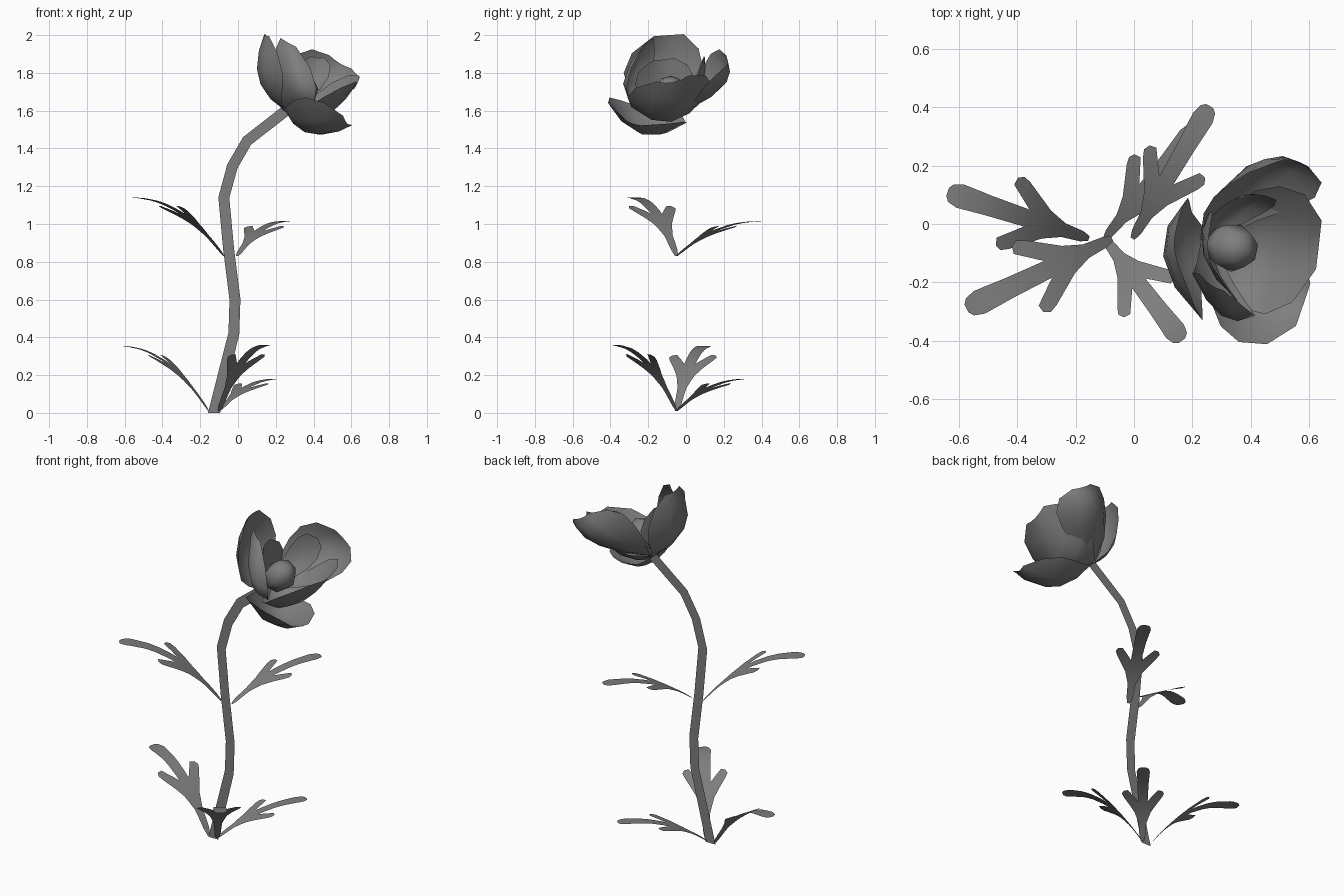
import bpy, bmesh, math
from mathutils import Vector, Matrix

if "Cube" in bpy.data.objects:
    bpy.data.objects.remove(bpy.data.objects["Cube"])

PLANE_Y = -0.05

# One dark grey for the whole plant
GREY = bpy.data.materials.new("dark_grey")
GREY.diffuse_color = (0.21, 0.21, 0.21, 1)
GREY.use_nodes = True
GREY.node_tree.nodes["Principled BSDF"].inputs["Base Color"].default_value = GREY.diffuse_color


def add_object(name, bm):
    mesh = bpy.data.meshes.new(name)
    bm.to_mesh(mesh)
    bm.free()
    mesh.materials.append(GREY)
    for p in mesh.polygons:
        p.use_smooth = True
    ob = bpy.data.objects.new(name, mesh)
    bpy.context.collection.objects.link(ob)
    return ob


def grid_faces(bm, rows):
    for a, b in zip(rows, rows[1:]):
        for i in range(len(a) - 1):
            bm.faces.new((a[i], a[i + 1], b[i + 1], b[i]))


# Stem: flat ribbon following a bent path
def make_stem():
    path = [Vector((x, PLANE_Y, z)) for x, z in (
        (-0.127, 0), (-0.022, 0.42), (-0.016, 0.6), (-0.05, 0.87),
        (-0.075, 1.14), (-0.03, 1.305), (0.048, 1.44), (0.26, 1.605))]
    bm = bmesh.new()
    rows = []
    for i, p in enumerate(path):
        d = (path[min(i + 1, len(path) - 1)] - path[max(i - 1, 0)]).normalized()
        side = Vector((d.z, 0, -d.x)) if i else Vector((1, 0, 0))
        w = 0.029 if i else 0.032
        rows.append([bm.verts.new(p - side * w), bm.verts.new(p + side * w)])
    grid_faces(bm, rows)
    add_object("stem", bm)


# Leaf: three-lobed flat outline, cut across, then arched upward
HALF = [(0, 0.014), (0.05, 0.03), (0.18, 0.04), (0.3, 0.082), (0.49, 0.195),
        (0.54, 0.215), (0.58, 0.198), (0.59, 0.155), (0.44, 0.05), (0.7, 0.057),
        (0.91, 0.068), (0.975, 0.052), (1.0, 0.024)]


def make_leaf(name, base, tip):
    base, tip = Vector(base), Vector(tip)
    run = (tip - base).to_2d()
    rise = tip.z - base.z
    d = run.normalized()
    n = Vector((-d.y, d.x))
    total = (tip - base).length
    bm = bmesh.new()
    outline = HALF + [(u, -v) for u, v in reversed(HALF)]
    bm.faces.new([bm.verts.new((u, v, 0)) for u, v in outline])
    bmesh.ops.triangulate(bm, faces=bm.faces[:])
    for k in range(1, 8):
        bmesh.ops.bisect_plane(bm, geom=bm.verts[:] + bm.edges[:] + bm.faces[:],
                               plane_co=(k / 8, 0, 0), plane_no=(1, 0, 0))
    for v in bm.verts:
        u, w = v.co.x, v.co.y
        p = base.to_2d() + d * u * run.length + n * w * total
        v.co = (p.x, p.y, base.z + rise * (1 - max(0, 1 - u) ** 2.2))
    add_object(name, bm)


# Petal: cupped patch from base through its widest row (left, centre, right) to tip
PROFILE = [(0, 0.16), (0.2, 0.62), (0.42, 0.92), (0.62, 1.0), (0.84, 0.84), (1.0, 0.38)]


def make_petal(name, base, centre, tip, left, right):
    B, C, T, L, R = map(Vector, (base, centre, tip, left, right))
    s0 = 0.62
    ctrl = (C - B * (1 - s0) ** 2 - T * s0 ** 2) / (2 * s0 * (1 - s0))
    side, cup = (R - L) / 2, (R + L) / 2 - C
    bm = bmesh.new()
    rows = []
    for s, f in PROFILE:
        spine = B * (1 - s) ** 2 + ctrl * 2 * s * (1 - s) + T * s * s
        rows.append([bm.verts.new(spine + side * t * f + cup * (t * f) ** 2)
                     for t in (-1, -0.5, 0, 0.5, 1)])
    grid_faces(bm, rows)
    add_object(name, bm)


make_stem()

leaves = {
    "lower_leaf_left": ((-0.155, -0.05, 0.01), (-0.64, 0.11, 0.355)),
    "lower_leaf_back": ((-0.1, -0.05, 0.01), (0.215, 0.335, 0.18)),
    "lower_leaf_front": ((-0.1, -0.05, 0.01), (0.165, -0.4, 0.36)),
    "upper_leaf_left": ((-0.075, -0.05, 0.83), (-0.575, -0.29, 1.14)),
    "upper_leaf_back": ((-0.005, -0.05, 0.83), (0.26, 0.405, 1.015)),
}
for name, (a, b) in leaves.items():
    make_leaf(name, a, b)

HEAD = (0.25, -0.06, 1.6)
petals = {
    "petal_left": ((0.10, -0.11, 1.82), (0.14, -0.09, 2.0),
                   (0.235, -0.33, 1.8), (0.185, 0.09, 1.83)),
    "petal_front": ((0.30, -0.315, 1.77), (0.265, -0.21, 1.96),
                    (0.2, -0.17, 1.84), (0.415, -0.315, 1.72)),
    "petal_low_front": ((0.42, -0.235, 1.475), (0.58, -0.28, 1.53),
                        (0.36, -0.405, 1.67), (0.49, -0.02, 1.54)),
    "petal_right": ((0.48, -0.08, 1.575), (0.635, -0.07, 1.75),
                    (0.45, -0.31, 1.67), (0.5, 0.13, 1.75)),
    "petal_back": ((0.46, 0.215, 1.75), (0.54, 0.22, 1.85),
                   (0.32, 0.13, 1.9), (0.62, 0.09, 1.72)),
    "inner_petal_left": ((0.24, -0.11, 1.75), (0.26, -0.12, 1.87),
                         (0.36, -0.27, 1.74), (0.27, 0.04, 1.78)),
    "inner_petal_back": ((0.38, 0.09, 1.75), (0.42, 0.1, 1.88),
                         (0.30, 0.06, 1.8), (0.48, 0.06, 1.78)),
}
for name, pts in petals.items():
    make_petal(name, HEAD, *pts)

# Bud at the heart of the flower, tilted along the flower axis
bm = bmesh.new()
axis = Vector((0.5, -0.1, 0.65)).to_track_quat('Z', 'Y').to_matrix().to_4x4()
bmesh.ops.create_uvsphere(
    bm, u_segments=7, v_segments=4, radius=0.085,
    matrix=Matrix.Translation((0.335, -0.08, 1.69)) @ axis @ Matrix.Diagonal((1, 1, 1.2, 1)))
add_object("bud", bm)
